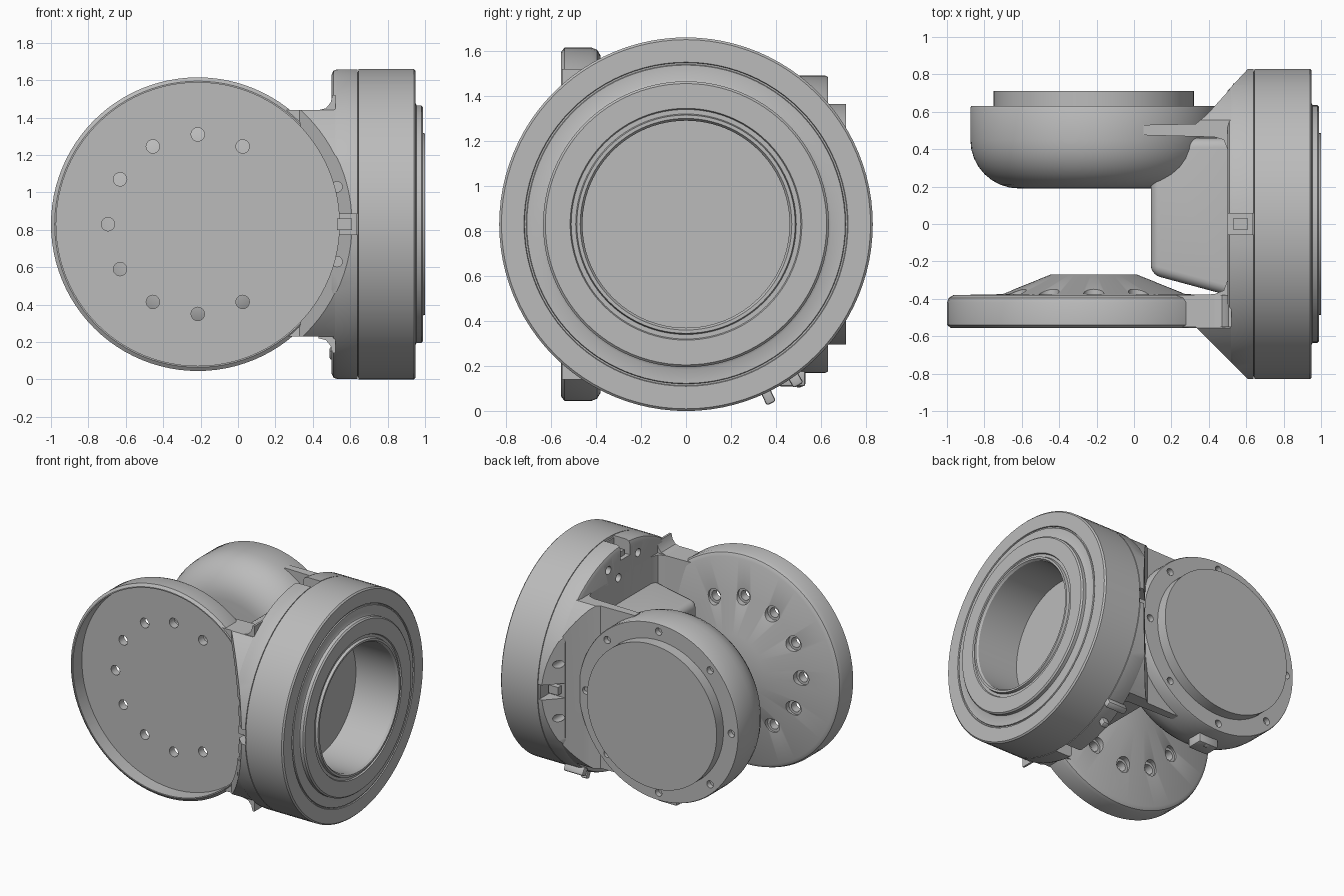
import bpy, bmesh
from math import pi, sin, cos, radians
from mathutils import Matrix, Vector

if "Cube" in bpy.data.objects:
    bpy.data.objects.remove(bpy.data.objects["Cube"])

CZ = 0.83      # height of every joint axis
JX = -0.215    # x of the two side-by-side joint discs

grey = bpy.data.materials.new("light grey metal")
grey.use_nodes = True
grey.diffuse_color = (0.5, 0.5, 0.5, 1)
grey.node_tree.nodes["Principled BSDF"].inputs["Base Color"].default_value = (0.5, 0.5, 0.5, 1)


def finish(name, bm):
    bmesh.ops.remove_doubles(bm, verts=bm.verts, dist=1e-5)
    bmesh.ops.recalc_face_normals(bm, faces=bm.faces)
    mesh = bpy.data.meshes.new(name)
    bm.to_mesh(mesh)
    bm.free()
    mesh.materials.append(grey)
    ob = bpy.data.objects.new(name, mesh)
    bpy.context.collection.objects.link(ob)
    return ob


def lathe(name, profile, axis, center, steps=96):
    """Revolve (radius, distance) points about the x or y axis."""
    bm = bmesh.new()
    rings = []
    for r, t in profile:
        ring = []
        for i in range(steps if r else 1):
            a = 2 * pi * i / steps
            u, v = r * cos(a), r * sin(a)
            p = (t, u, v) if axis == "x" else (u, t, v)
            ring.append(bm.verts.new(Vector(p) + Vector(center)))
        rings.append(ring)
    for a, b in zip(rings, rings[1:]):
        for i in range(steps):
            quad = [a[i % len(a)], a[(i + 1) % len(a)], b[(i + 1) % len(b)], b[i % len(b)]]
            bm.faces.new(list(dict.fromkeys(quad)))
    return finish(name, bm)


def prism(name, outline, z0, z1):
    """Extrude an xy outline upward."""
    bm = bmesh.new()
    face = bm.faces.new([bm.verts.new((x, y, z0)) for x, y in outline])
    top = bmesh.ops.extrude_face_region(bm, geom=[face])["geom"]
    bmesh.ops.translate(bm, vec=(0, 0, z1 - z0), verts=[g for g in top if isinstance(g, bmesh.types.BMVert)])
    return finish(name, bm)


def box(name, center, size, tilt=0):
    bm = bmesh.new()
    m = Matrix.Translation(center) @ Matrix.Rotation(tilt, 4, "X") @ Matrix.Diagonal((*size, 1))
    bmesh.ops.create_cube(bm, size=1, matrix=m)
    return finish(name, bm)


def pegs(name, points, axis, radius, length):
    """Several short cylinders in one mesh, used as hole cutters."""
    bm = bmesh.new()
    turn = Matrix.Rotation(pi / 2, 4, "Y" if axis == "x" else "X")
    for p in points:
        bmesh.ops.create_cone(bm, cap_ends=True, segments=20, radius1=radius, radius2=radius,
                              depth=length, matrix=Matrix.Translation(p) @ turn)
    return finish(name, bm)


def apply(ob, mod):
    bpy.context.view_layer.objects.active = ob
    bpy.ops.object.modifier_apply(modifier=mod.name)


def boolean(ob, cutter, operation="DIFFERENCE"):
    mod = ob.modifiers.new("cut", "BOOLEAN")
    mod.operation, mod.object, mod.solver = operation, cutter, "EXACT"
    apply(ob, mod)


def bevel(ob, width, segments=3):
    mod = ob.modifiers.new("round", "BEVEL")
    mod.width, mod.segments, mod.limit_method = width, segments, "ANGLE"
    apply(ob, mod)


def around(radius, angles, x=JX, y=0.0):
    return [(x + radius * cos(radians(a)), y, CZ + radius * sin(radians(a))) for a in angles]


parts, cutters = [], []

# Main ring housing with stepped face and deep bore
ring = lathe("ring_housing", [
    (0, 0.63), (0.815, 0.63), (0.815, 0.642), (0.83, 0.645), (0.83, 0.94), (0.82, 0.95),
    (0.72, 0.95), (0.717, 0.943), (0.71, 0.943), (0.707, 0.95), (0.645, 0.95), (0.635, 0.955),
    (0.635, 0.98), (0.625, 0.99), (0.515, 0.99), (0.51, 0.98), (0.49, 0.98), (0.485, 1.0),
    (0.47, 1.0), (0.46, 0.985), (0.46, 0.65), (0, 0.65)], "x", (0, 0, CZ))

# Flange behind the ring, tapered on both sides
flange = lathe("rear_flange", [(0, 0.5), (0.8, 0.5), (0.822, 0.51), (0.83, 0.53), (0.83, 0.64), (0, 0.64)],
               "x", (0, 0, CZ))
taper = prism("taper_helper", [(0.7, -0.83), (0.61, -0.83), (0.33, -0.55), (0.33, 0.53),
                               (0.61, 0.83), (0.7, 0.83)], -0.2, 1.9)
boolean(flange, taper, "INTERSECT")

# U-shaped arm carrying both joints
arm = prism("joint_arm", [(0.63, -0.85), (0.33, -0.55), (0.1, -0.55), (0.1, -0.385), (0.43, -0.375),
                          (0.48, -0.355), (0.5, -0.3), (0.5, 0.4), (0.48, 0.45), (0.43, 0.465),
                          (0.05, 0.475), (0.05, 0.53), (0.33, 0.535), (0.39, 0.585), (0.63, 0.85)],
            0.23, 1.44)
limit = lathe("limit_helper", [(0, -1), (0.825, -1), (0.825, 2), (0, 2)], "x", (0, 0, CZ))
boolean(arm, limit, "INTERSECT")

# Curved gussets where the arm meets the flange, above and below
gussets = []
for side in (-1, 1):
    bm = bmesh.new()
    pts = [(0.52, 0.59), (0.43, 0.59), (0.43, 0.61), (0.47, 0.62), (0.495, 0.65), (0.505, 0.69), (0.52, 0.69)]
    face = bm.faces.new([bm.verts.new((x, -0.55, CZ + side * z)) for x, z in pts])
    new = bmesh.ops.extrude_face_region(bm, geom=[face])["geom"]
    bmesh.ops.translate(bm, vec=(0, 0.17, 0), verts=[g for g in new if isinstance(g, bmesh.types.BMVert)])
    gussets.append(finish("upper_gusset" if side > 0 else "lower_gusset", bm))

# Rounded bridge between the two joints
bridge = prism("inner_bridge", [(0.09, -0.27), (0.09, 0.46), (0.55, 0.46), (0.55, -0.4), (0.48, -0.375)],
               CZ - 0.41, CZ + 0.41)
bevel(bridge, 0.1, 5)

# Front joint: dished disc with a conical back
disc = lathe("front_disc", [(0, -0.555), (0.765, -0.555), (0.785, -0.54), (0.785, -0.42), (0.775, -0.395),
                            (0.75, -0.38), (0.49, -0.375), (0.23, -0.27), (0, -0.27)], "y", (JX, 0, CZ))
recess = lathe("recess_cutter", [(0, -1), (0.757, -1), (0.757, -0.45), (0, -0.45)], "y", (JX, 0, CZ))
for ob in (disc, arm, flange, *gussets):
    boolean(ob, recess)
bolts = [60, 90, 120, 150, 180, 210, 240, 270, 300]
holes = pegs("bolt_hole_cutter", around(0.48, bolts, y=-0.4), "y", 0.036, 0.4)
bores = pegs("counterbore_cutter", around(0.48, bolts, y=-0.29), "y", 0.055, 0.2)
boolean(disc, holes)
boolean(disc, bores)

# Back joint: bowl with a flat lid and screw holes
curve = [(0.40 + 0.26 * sin(a * pi / 16), 0.45 - 0.26 * cos(a * pi / 16)) for a in range(9)]
bowl = lathe("rear_bowl", [(0, 0.19)] + curve + [(0.66, 0.62), (0.655, 0.63), (0, 0.63)], "y", (JX, 0, CZ))
screws = pegs("screw_hole_cutter", around(0.6, range(0, 360, 45), y=0.63), "y", 0.027, 0.08)
boolean(bowl, screws)
lid = lathe("rear_lid", [(0, 0.6), (0.535, 0.6), (0.535, 0.71), (0, 0.71)], "y", (JX, 0, CZ))

# Slots with small catches around the flange
catches = []
slots = [("upper", (0.57, 0, CZ + 0.8)), ("lower", (0.57, 0, CZ - 0.8)),
         ("front", (0.57, -0.79, CZ)), ("rear", (0.57, 0.79, CZ))]
for name, pos in slots:
    upright = name in ("upper", "lower")
    cutter = box("slot_cutter", pos, (0.15, 0.11 if upright else 0.16, 0.16 if upright else 0.11))
    boolean(flange, cutter)
    boolean(arm, cutter)
    cutters.append(cutter)
    inner = Vector(pos) - (Vector(pos) - Vector((0.57, 0, CZ))).normalized() * 0.07
    catches.append(box(name + "_catch", inner, (0.08, 0.06, 0.06)))

# Screw holes in the flange floor and beside the side slots
floor_holes = pegs("floor_hole_cutter", [(0.5, y, CZ + s * z) for s in (-1, 1)
                   for y, z in ((-0.15, 0.7), (0.08, 0.6), (0.2, 0.7))], "x", 0.03, 0.08)
side_holes = pegs("side_hole_cutter", [(0.53, y, CZ + s * 0.2) for s in (-1, 1) for y in (-0.73, 0.73)],
                  "y", 0.028, 0.2)
for ob in (flange, arm):
    boolean(ob, floor_holes)
    boolean(ob, side_holes)

# Cable clips under the flange and the bowl
clips = [box("flange_clip_tab", (0.57, 0.36, 0.075), (0.05, 0.045, 0.09), radians(25)),
         box("flange_clip_base", (0.57, 0.485, 0.14), (0.16, 0.05, 0.06), radians(30)),
         box("bowl_clip_base", (JX, 0.47, 0.145), (0.16, 0.12, 0.07)),
         box("bowl_clip_tab", (JX, 0.5, 0.14), (0.04, 0.04, 0.07), radians(20))]
for ob in clips:
    bevel(ob, 0.01, 2)

for ob in cutters + [taper, limit, recess, holes, bores, screws, floor_holes, side_holes]:
    bpy.data.objects.remove(ob)

# Smooth round surfaces, keep machined edges crisp
parts = [ring, flange, arm, bridge, disc, bowl, lid] + gussets + catches + clips
bpy.ops.object.select_all(action="DESELECT")
for ob in parts:
    ob.select_set(True)
bpy.context.view_layer.objects.active = ring
bpy.ops.object.shade_smooth_by_angle(angle=radians(30))
